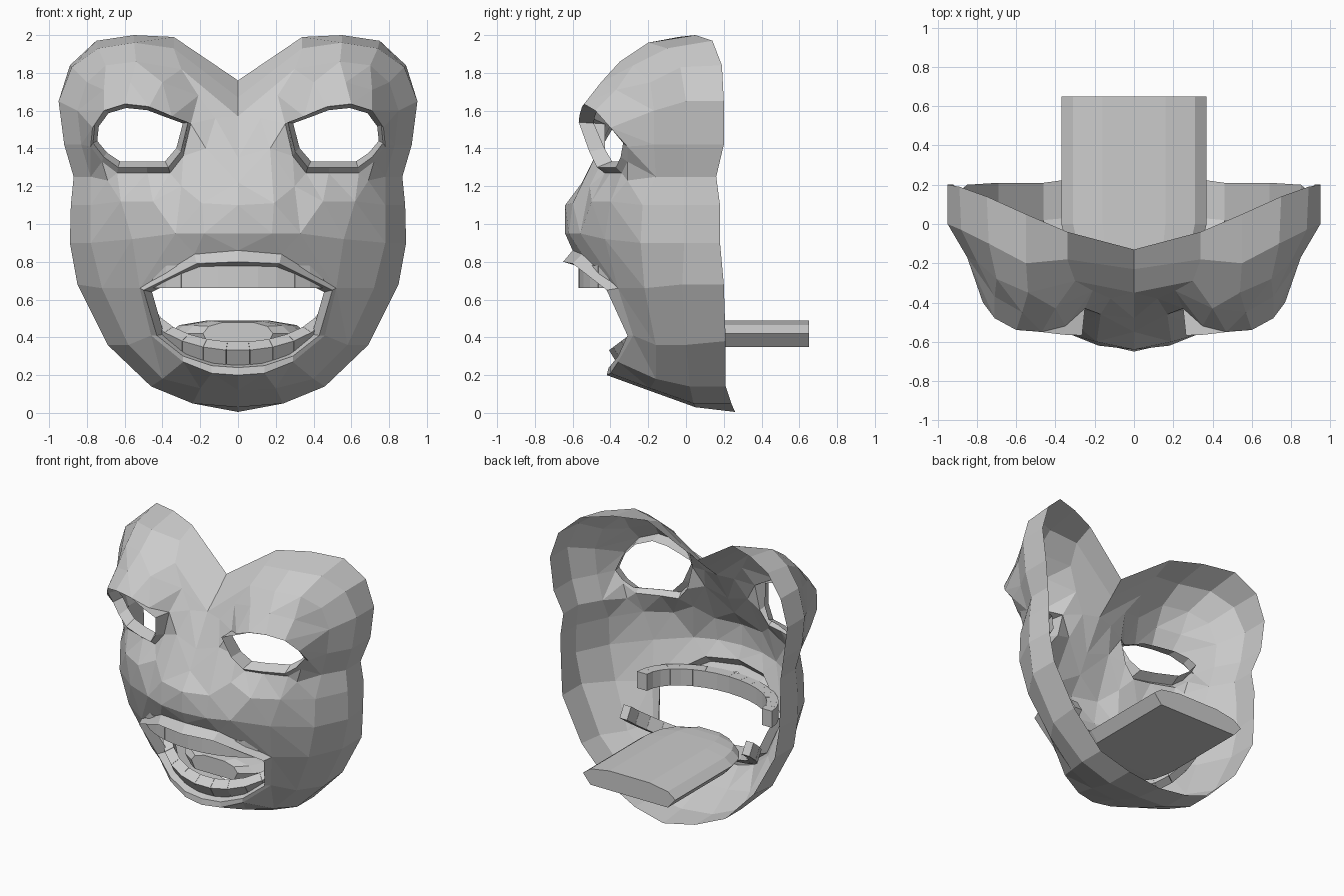
import bpy, bmesh, math
from mathutils import Vector
from mathutils.geometry import delaunay_2d_cdt

if "Cube" in bpy.data.objects:
    bpy.data.objects.remove(bpy.data.objects["Cube"])

grey = bpy.data.materials.new("plain grey")
grey.diffuse_color = (0.6, 0.6, 0.6, 1)
grey.use_nodes = True
grey.node_tree.nodes["Principled BSDF"].inputs["Base Color"].default_value = grey.diffuse_color


def finish(name, bm):
    me = bpy.data.meshes.new(name)
    bm.to_mesh(me)
    bm.free()
    me.materials.append(grey)
    ob = bpy.data.objects.new(name, me)
    bpy.context.collection.objects.link(ob)
    return ob


# ---- mask contours (right half, top to bottom) ----
rim = [(0, -.13, 1.76), (.34, -.04, 1.99), (.55, .05, 2), (.75, .14, 1.97), (.89, .19, 1.84),
       (.95, .2, 1.65), (.92, .2, 1.42), (.87, .16, 1.25), (.88, .18, 1.1), (.875, .18, .9),
       (.85, .2, .68), (.69, .21, .38), (.46, .21, .14), (.24, .24, .05), (0, .26, .005)]
side = [(0, -.23, 1.67), (.34, -.18, 1.93), (.55, -.2, 1.96), (.74, -.1, 1.93), (.88, -.03, 1.83),
        (.95, 0, 1.65), (.92, -.01, 1.42), (.87, -.01, 1.25), (.885, -.01, 1.1), (.89, -.01, .9),
        (.85, -.02, .68), (.69, 0, .36), (.46, .02, .14), (.24, .04, .05), (0, .05, .03)]
front = [(0, -.35, 1.57), (.3, -.29, 1.82), (.54, -.35, 1.86), (.7, -.28, 1.84), (.8, -.19, 1.75),
         (.85, -.17, 1.6), (.83, -.17, 1.42), (.78, -.16, 1.25), (.78, -.23, 1.1), (.78, -.24, .9),
         (.72, -.22, .66), (.58, -.16, .36), (.4, -.16, .18), (.2, -.19, .13), (0, -.2, .12)]
nose_line = [(0, -.48, 1.35), (0, -.55, 1.22), (0, -.64, 1.1), (0, -.64, .95)]
eye = [(.25, -.43, 1.53), (.35, -.52, 1.57), (.47, -.55, 1.62), (.6, -.54, 1.635), (.71, -.48, 1.6),
       (.77, -.4, 1.51), (.78, -.31, 1.41), (.72, -.31, 1.33), (.64, -.34, 1.27), (.48, -.4, 1.27),
       (.36, -.43, 1.27), (.29, -.43, 1.36)]
mouth = [(0, -.6, .86), (.23, -.55, .84), (.52, -.36, .66), (.46, -.28, .41), (.29, -.36, .27),
         (.14, -.4, .21), (0, -.42, .2)]
lip = [(0, -.65, .8), (.22, -.6, .79), (.5, -.42, .65), (.43, -.31, .41), (.29, -.36, .3),
       (.14, -.4, .25), (0, -.41, .24)]
# brow dome, nose sides and cheeks
inner = [(.4, -.43, 1.75), (.57, -.45, 1.75), (.71, -.37, 1.71), (.21, -.34, 1.68),
         (.12, -.38, 1.56), (.17, -.46, 1.4), (.3, -.51, 1.2), (.19, -.6, 1.11), (.69, -.31, 1.23),
         (.45, -.5, 1.12), (.62, -.4, 1.12), (.33, -.56, .95), (.56, -.43, .92), (.18, -.62, .95)]


def inside(x, z, loop):
    hit = False
    for a, b in zip(loop, loop[1:] + loop[:1]):
        if (a[2] > z) != (b[2] > z) and x < a[0] + (z - a[2]) * (b[0] - a[0]) / (b[2] - a[2]):
            hit = not hit
    return hit


def strip(bm, a, b, closed=False):
    """Quads between two contours with equal point counts."""
    va, vb = [bm.verts.new(p) for p in a], [bm.verts.new(p) for p in b]
    n = len(a)
    for i in range(n if closed else n - 1):
        j = (i + 1) % n
        bm.faces.new((va[i], va[j], vb[j], vb[i]))


bm = bmesh.new()
# face sheet: triangulate between the contours, leaving eye and mouth open
outline = front + mouth[::-1] + nose_line[::-1]
pts = outline + eye + inner
n, m = len(outline), len(eye)
edges = [(i, (i + 1) % n) for i in range(n)] + [(n + i, n + (i + 1) % m) for i in range(m)]
res = delaunay_2d_cdt([Vector((p[0], p[2])) for p in pts], edges, [], 0, 1e-5)
verts = [bm.verts.new(pts[o[0]]) for o in res[3]]
for f in res[2]:
    cx = sum(res[0][i].x for i in f) / len(f)
    cz = sum(res[0][i].y for i in f) / len(f)
    if inside(cx, cz, outline) and not inside(cx, cz, eye):
        bm.faces.new([verts[i] for i in f])
# sides, lips and protruding eyelids
strip(bm, rim, side)
strip(bm, side, front)
strip(bm, mouth, lip)
strip(bm, lip, [(x * .91, y + .07, .5 + (z - .5) * .93) for x, y, z in lip])
lid = []
for x, y, z in eye:
    plane = -.47 + .4 * (x - .54) + .5 * (x - .54) ** 2 - .3 * (z - 1.45)
    lid.append((.54 + (x - .54) * .95, min(y, plane), 1.47 + (z - 1.455) * .92))
strip(bm, eye, lid, True)
strip(bm, lid, [(.54 + (x - .54) * .9, y + .08, 1.475 + (z - 1.47) * .84) for x, y, z in lid], True)
bmesh.ops.remove_doubles(bm, verts=bm.verts, dist=1e-4)
bmesh.ops.recalc_face_normals(bm, faces=bm.faces)
if sum(f.normal.y * f.calc_area() for f in bm.faces) > 0:
    bmesh.ops.reverse_faces(bm, faces=bm.faces)
mask = finish("mask", bm)
mod = mask.modifiers.new("mirror", 'MIRROR')
mod.use_clip = True


# ---- teeth: arch of blocks ----
def teeth(name, count, rx, ry, y0, z0, h, slope, depth):
    bm = bmesh.new()
    for k in range(count):
        ring = []
        for t in (k + .005, k + .995):
            a = math.pi * t / count
            for d in (0, depth):
                x, y = -(rx - d) * math.cos(a), y0 - (ry - d) * math.sin(a)
                ring.append((x, y, z0 + slope * (y - y0 + ry)))
        lo = [bm.verts.new((x, y + slope * h * .8, z - h)) for x, y, z in ring]
        hi = [bm.verts.new(p) for p in ring]
        q = (0, 1, 3, 2)
        bm.faces.new([hi[i] for i in q])
        bm.faces.new([lo[i] for i in q])
        for i, j in zip(q, q[1:] + q[:1]):
            bm.faces.new((lo[i], lo[j], hi[j], hi[i]))
    bmesh.ops.recalc_face_normals(bm, faces=bm.faces)
    finish(name, bm)


teeth("upper_teeth", 16, .54, .36, -.21, .78, .12, 0, .08)
teeth("lower_teeth", 13, .52, .38, -.03, .33, .08, .75, .06)

# ---- tongue: lofted slab with a rounded tip ----
section = [(-.37, .42), (-.31, .465), (-.16, .49), (.16, .49), (.31, .465), (.37, .42), (.31, .35), (-.31, .35)]
bm = bmesh.new()
rings = []
for y, w, t in ((.65, 1, 1), (0, 1, 1), (-.12, .92, 1), (-.21, .75, .95), (-.27, .5, .85)):
    rings.append([bm.verts.new((x * w, y, .42 + (z - .42) * t)) for x, z in section])
for a, b in zip(rings, rings[1:]):
    for i in range(8):
        j = (i + 1) % 8
        bm.faces.new((a[i], a[j], b[j], b[i]))
bm.faces.new(rings[0])
bm.faces.new(rings[-1])
bmesh.ops.recalc_face_normals(bm, faces=bm.faces)
finish("tongue", bm)
